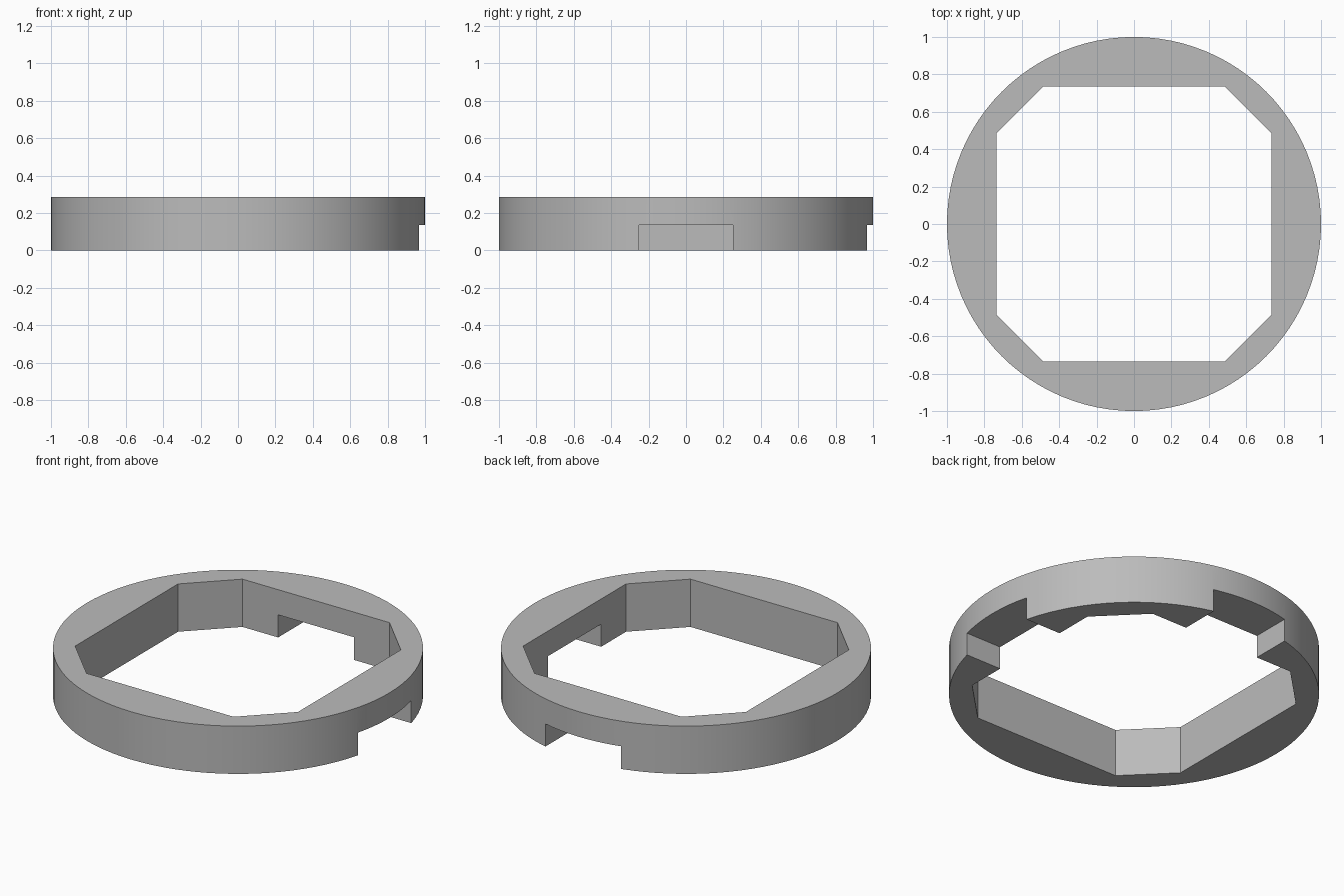
import bpy
import math

HEIGHT = 0.285
FLAT = 0.735          # half width of the opening
CORNER = 0.485        # where each corner chamfer starts
NOTCH_Z = 0.135
NOTCH_HALF = 0.25

cube = bpy.data.objects.get("Cube")
if cube:
    bpy.data.objects.remove(cube, do_unlink=True)

grey = bpy.data.materials.new("plain_grey")
grey.use_nodes = True
colour = (0.5, 0.5, 0.5, 1)
grey.diffuse_color = colour
grey.node_tree.nodes["Principled BSDF"].inputs["Base Color"].default_value = colour


def prism(name, outline, z0, z1):
    """Upright solid with the given counter-clockwise outline."""
    n = len(outline)
    verts = [(x, y, z) for z in (z0, z1) for x, y in outline]
    faces = [tuple(reversed(range(n))), tuple(range(n, 2 * n))]
    faces += [(i, (i + 1) % n, (i + 1) % n + n, i + n) for i in range(n)]
    mesh = bpy.data.meshes.new(name)
    mesh.from_pydata(verts, [], faces)
    mesh.materials.append(grey)
    obj = bpy.data.objects.new(name, mesh)
    bpy.context.collection.objects.link(obj)
    return obj


def box_outline(x0, x1, y0, y1):
    return [(x0, y0), (x1, y0), (x1, y1), (x0, y1)]


# Round outer body
SIDES = 96
angles = [math.tau * i / SIDES for i in range(SIDES)]
ring = prism("ring_body", [(math.cos(a), math.sin(a)) for a in angles], 0, HEIGHT)

# Square opening with chamfered corners
f, c = FLAT, CORNER
opening = [(f, -c), (f, c), (c, f), (-c, f), (-f, c), (-f, -c), (-c, -f), (c, -f)]
w = NOTCH_HALF
cutters = [
    prism("opening_cutter", opening, -0.2, HEIGHT + 0.2),
    # Notches in the underside at the left and the back
    prism("left_notch_cutter", box_outline(0.5, 1.2, -w, w), -0.2, NOTCH_Z),
    prism("back_notch_cutter", box_outline(-w, w, 0.5, 1.2), -0.2, NOTCH_Z),
]

bpy.ops.object.select_all(action="DESELECT")
ring.select_set(True)
bpy.context.view_layer.objects.active = ring
for cutter in cutters:
    cutter.hide_render = True
    cut = ring.modifiers.new(cutter.name, "BOOLEAN")
    cut.operation = "DIFFERENCE"
    cut.solver = "EXACT"
    cut.object = cutter
    bpy.ops.object.modifier_apply(modifier=cut.name)
    bpy.data.objects.remove(cutter, do_unlink=True)

# Smooth rim with sharp edges kept
bpy.ops.object.shade_smooth_by_angle(angle=math.radians(30))
